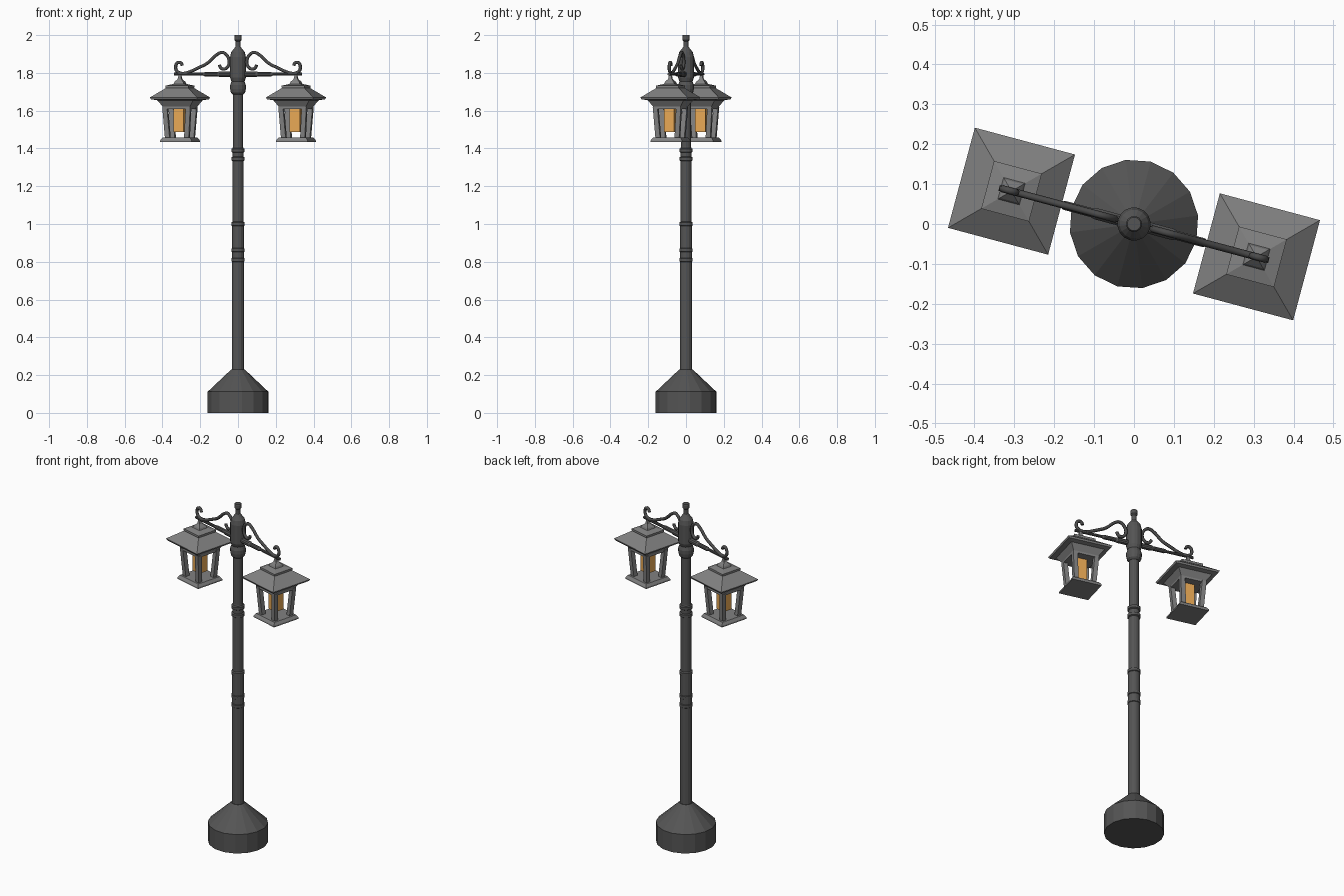
import bpy, bmesh
from math import pi, radians, cos, sin
from mathutils import Matrix

if "Cube" in bpy.data.objects:
    bpy.data.objects.remove(bpy.data.objects["Cube"])

AXIS = radians(-15)  # the whole lamp is turned a little about z


def material(name, r, g, b):
    mat = bpy.data.materials.new(name)
    mat.diffuse_color = (r, g, b, 1)
    mat.use_nodes = True
    mat.node_tree.nodes["Principled BSDF"].inputs["Base Color"].default_value = mat.diffuse_color
    return mat


IRON = material("dark_iron", .09, .09, .09)
SCROLL_IRON = material("scroll_iron", .07, .07, .07)
LANTERN = material("lantern_grey", .22, .22, .22)
GLOW = material("warm_glow", .8, .39, .09)


def new_object(name, bm, mat, matrix):
    bmesh.ops.recalc_face_normals(bm, faces=bm.faces)
    mesh = bpy.data.meshes.new(name)
    bm.to_mesh(mesh)
    bm.free()
    mesh.materials.append(mat)
    obj = bpy.data.objects.new(name, mesh)
    bpy.context.collection.objects.link(obj)
    obj.matrix_world = matrix
    return obj


def stack(bm, profile, sides, turn=0.0):
    """Closed solid from (radius, z) or (radius, z, dx, dy) rings."""
    rings = []
    for r, z, *shift in profile:
        dx, dy = shift or (0, 0)
        rings.append([bm.verts.new((dx + r * cos(turn + 2 * pi * i / sides),
                                    dy + r * sin(turn + 2 * pi * i / sides), z))
                      for i in range(sides)])
    for a, b in zip(rings, rings[1:]):
        for i in range(sides):
            j = (i + 1) % sides
            bm.faces.new((a[i], a[j], b[j], b[i]))
    bm.faces.new(rings[0][::-1])
    bm.faces.new(rings[-1])


def lathe(name, profile, sides=16, matrix=Matrix.Rotation(AXIS, 4, 'Z')):
    bm = bmesh.new()
    stack(bm, profile, sides)
    return new_object(name, bm, IRON, matrix)


def square(name, profile, matrix, mat=LANTERN):
    """Square tapered solid from (half width, z) pairs."""
    bm = bmesh.new()
    stack(bm, [(h * 2 ** 0.5, z) for h, z in profile], 4, pi / 4)
    return new_object(name, bm, mat, matrix)


# Foot and pole
lathe("base", [(.162, 0), (.162, .112), (.036, .23)])
lathe("lower_pole", [(.033, .22), (.033, .80)])
lathe("middle_pole", [(.032, .79), (.032, 1.0)])
lathe("upper_pole", [(.029, .99), (.029, 1.40), (.027, 1.41), (.027, 1.72)])

# Decorative rings
for z in (.81, .862, 1.0, 1.345, 1.39):
    lathe("pole_ring", [(.029, z - .012), (.036, z - .008), (.036, z + .008), (.029, z + .012)])

# Pole head and finial
lathe("pole_head", [(.028, 1.685), (.038, 1.695), (.042, 1.715), (.042, 1.735), (.035, 1.755),
                    (.042, 1.775), (.042, 1.885), (.036, 1.91), (.02, 1.93), (.013, 1.94),
                    (.013, 1.967), (.02, 1.975), (.02, 1.995), (.017, 2.0)])

# Scroll path in the arm plane (distance from pole, height)
SCROLL = [(.102, 1.842), (.096, 1.822), (.070, 1.818), (.046, 1.842), (.050, 1.885),
          (.085, 1.915), (.125, 1.892), (.165, 1.850), (.215, 1.828), (.270, 1.802),
          (.315, 1.795), (.345, 1.815), (.338, 1.856), (.308, 1.856), (.306, 1.838)]

for side, angle in (("right", AXIS), ("left", AXIS + pi)):
    arm = Matrix.Rotation(angle, 4, 'Z')

    # Horizontal arm bar, turned along its length
    along = arm @ Matrix.Translation((0, 0, 1.793)) @ Matrix.Rotation(pi / 2, 4, 'Y')
    lathe(side + "_arm", [(.015, .03), (.015, .10), (.012, .11), (.012, .18),
                          (.008, .19), (.008, .35)], 10, along)

    # Scroll bracket
    curve = bpy.data.curves.new(side + "_scroll", 'CURVE')
    curve.dimensions = '3D'
    curve.bevel_depth = .009
    curve.bevel_resolution = 1
    curve.use_fill_caps = True
    curve.materials.append(SCROLL_IRON)
    spline = curve.splines.new('NURBS')
    spline.points.add(len(SCROLL) - 1)
    for p, (x, z) in zip(spline.points, SCROLL):
        p.co = (x, 0, z, 1)
    spline.order_u = 3
    spline.use_endpoint_u = True
    spline.resolution_u = 4
    scroll = bpy.data.objects.new(side + "_scroll", curve)
    bpy.context.collection.objects.link(scroll)
    scroll.matrix_world = arm

    # Lantern roof, cap and hanger spike
    lamp = arm @ Matrix.Translation((.318, 0, 0))
    square(side + "_lantern_roof", [(.075, 1.61), (.075, 1.622), (.098, 1.655), (.125, 1.66),
                                    (.13, 1.67), (.058, 1.722)], lamp)
    square(side + "_lantern_cap", [(.058, 1.715), (.062, 1.722), (.062, 1.732), (.028, 1.742),
                                   (.024, 1.752), (.010, 1.768), (.005, 1.795)], lamp)

    # Lantern floor
    square(side + "_lantern_floor", [(.086, 1.434), (.086, 1.442), (.076, 1.457)], lamp)

    # Slanted corner posts
    bm = bmesh.new()
    for sx in (-1, 1):
        for sy in (-1, 1):
            stack(bm, [(.018, 1.45, sx * .052, sy * .052),
                       (.018, 1.62, sx * .064, sy * .064)], 4, pi / 4)
    new_object(side + "_lantern_posts", bm, LANTERN, lamp)

    # Glowing lamp
    square(side + "_light", [(.028, 1.487), (.028, 1.615)], lamp, GLOW)
